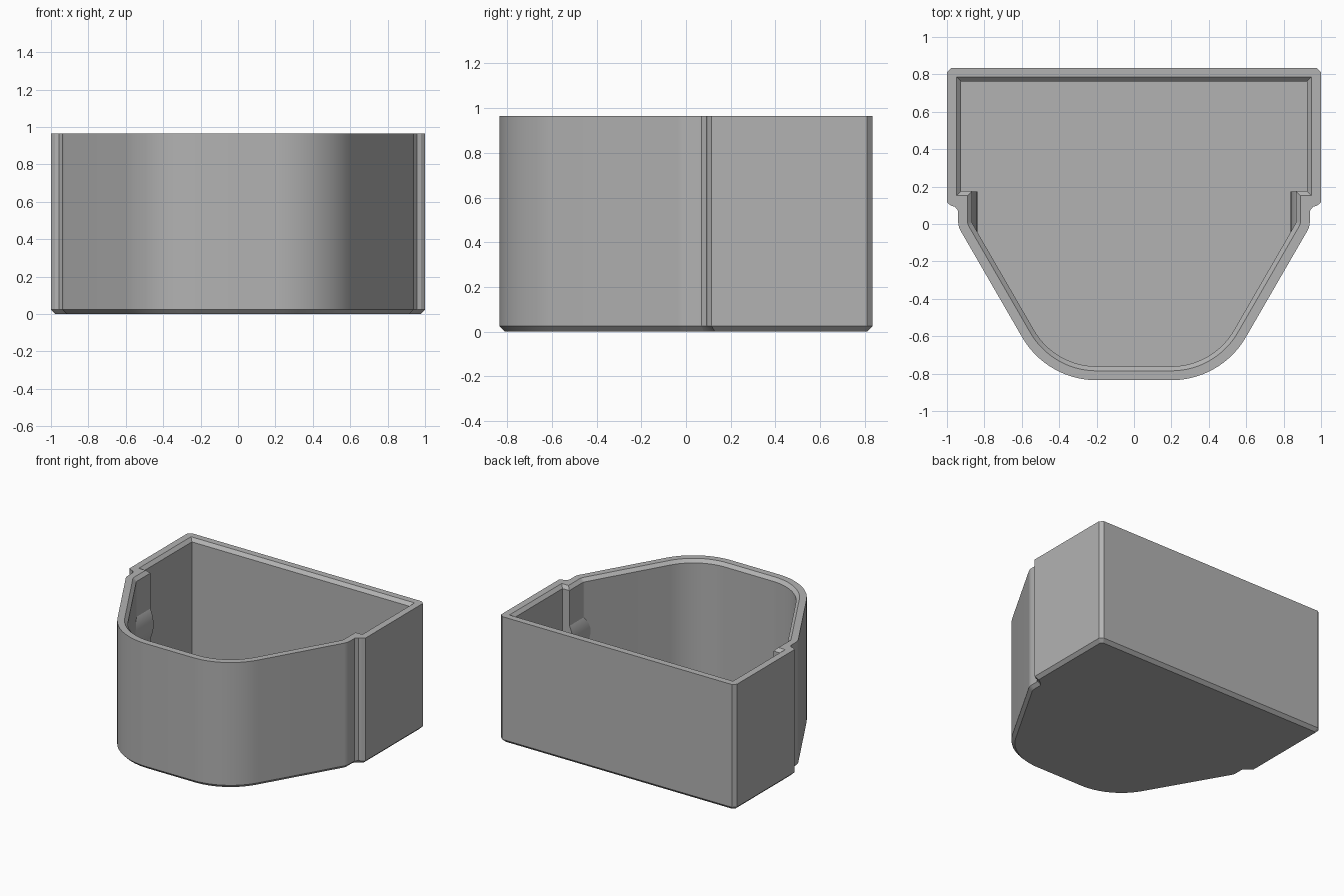
import bpy
import bmesh
from math import sin, cos, radians, sqrt

cube = bpy.data.objects.get("Cube")
if cube:
    bpy.data.objects.remove(cube, do_unlink=True)

HEIGHT, FLOOR, BEVEL, WALL = 0.965, 0.05, 0.024, 0.05

grey = bpy.data.materials.new("plain grey")
grey.use_nodes = True
grey.diffuse_color = (0.45, 0.45, 0.45, 1)
grey.node_tree.nodes["Principled BSDF"].inputs["Base Color"].default_value = grey.diffuse_color


def arc(cx, cy, radius, start, end, steps):
    angles = [radians(start + (end - start) * i / steps) for i in range(steps + 1)]
    return [(cx + radius * cos(a), cy + radius * sin(a)) for a in angles]


def tapered_front(inset):
    """Rounded shoulder and big rounded front corner on the +x side."""
    return (arc(0.84, 0.013, 0.1 - inset, 0, -30, 8)
            + arc(0.2, -0.375, 0.46 - inset, -30, -90, 20))


def outer_half(d):
    return [(0.975 - d * 0.6, 0.835 - d), (1 - d, 0.81 - d * 0.6),
            (1 - d, 0.115 + d * 0.6), (0.978 - d * 0.6, 0.098 + d),
            (0.957 - d * 0.6, 0.092 + d * 0.6), (0.94 - d, 0.07 + d * 0.4)] + tapered_front(d)


def inner_half(d):
    step = 0.152 + d
    return [(0.92 - d, 0.785 - d), (0.948 - d, 0.785 - d), (0.948 - d, step),
            (0.93 - d, step), (0.91 - d, step), (0.89 - d, step)] + tapered_front(WALL + d)


def finish(bm, name):
    bmesh.ops.recalc_face_normals(bm, faces=bm.faces)
    mesh = bpy.data.meshes.new(name)
    bm.to_mesh(mesh)
    bm.free()
    obj = bpy.data.objects.new(name, mesh)
    bpy.context.collection.objects.link(obj)
    mesh.materials.append(grey)
    bpy.ops.object.select_all(action='DESELECT')
    obj.select_set(True)
    bpy.context.view_layer.objects.active = obj
    bpy.ops.object.shade_smooth_by_angle(angle=radians(20))
    return obj


def loft(name, rings):
    """Join matching closed rings in order and cap both ends."""
    bm = bmesh.new()
    loops = [[bm.verts.new(p) for p in ring] for ring in rings]
    count = len(loops[0])
    for a, b in zip(loops, loops[1:]):
        for i in range(count):
            j = (i + 1) % count
            bm.faces.new((a[i], a[j], b[j], b[i]))
    bm.faces.new(loops[0][::-1])
    bm.faces.new(loops[-1])
    return finish(bm, name)


def ring(half, z):
    full = half + [(-x, y) for x, y in reversed(half)]
    return [(x, y, z) for x, y in full]


# Open container: chamfered base, outer wall, rim, chamfered mouth, inside floor
loft("container", [
    ring(outer_half(BEVEL), 0),
    ring(outer_half(0), BEVEL),
    ring(outer_half(0), HEIGHT),
    ring(inner_half(0), HEIGHT),
    ring(inner_half(BEVEL), HEIGHT - BEVEL),
    ring(inner_half(BEVEL), FLOOR),
])

# Rounded catches on the inner side walls, behind the shoulders
for side, name in ((1, "left_catch"), (-1, "right_catch")):
    tip, base, radius, middle = 0.838, 0.885, 0.25, 0.555
    centre = tip + radius
    half_chord = sqrt(radius ** 2 - (centre - base) ** 2)
    section = []
    for i in range(17):
        z = half_chord * (i / 8 - 1)
        section.append((side * (centre - sqrt(radius ** 2 - z * z)), middle + z))
    loft(name, [[(x, y, z) for x, z in section] for y in (-0.07, 0.174)])
